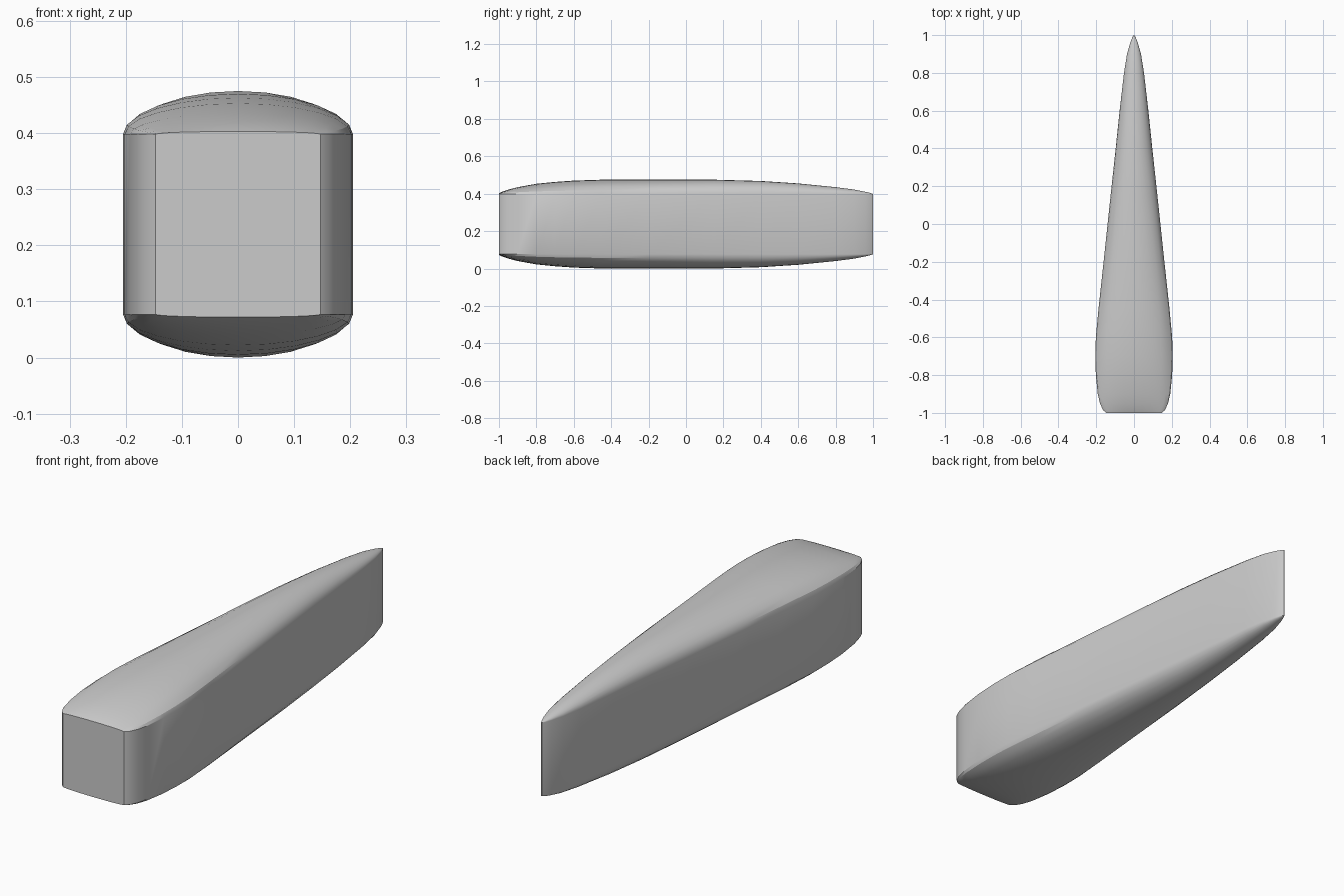
import bpy, bmesh, math

if "Cube" in bpy.data.objects:
    bpy.data.objects.remove(bpy.data.objects["Cube"])

# Stations along the body: y, half width, crown height
STATIONS = [
    (-1.0, 0.147, 0.405), (-0.985, 0.164, 0.412), (-0.95, 0.180, 0.424),
    (-0.9, 0.192, 0.437), (-0.8, 0.202, 0.455), (-0.7, 0.205, 0.465),
    (-0.6, 0.202, 0.472), (-0.45, 0.188, 0.477), (-0.2, 0.161, 0.477),
    (0.15, 0.124, 0.477), (0.4, 0.097, 0.470), (0.6, 0.076, 0.457),
    (0.8, 0.053, 0.437), (0.9, 0.037, 0.424), (0.96, 0.020, 0.412),
    (0.985, 0.010, 0.406), (1.0, 0.002, 0.401),
]
MID, SHOULDER, STEPS = 0.2395, 0.400, 12


def section(y, w, top):
    """Straight side walls with an elliptical crown above and below."""
    arc = [(w * math.cos(math.pi * i / STEPS),
            SHOULDER + (top - SHOULDER) * math.sin(math.pi * i / STEPS))
           for i in range(STEPS + 1)]
    under = [(-x, 2 * MID - z) for x, z in arc]
    return [(x, y, z) for x, z in arc + under]


# Tapered body lofted through the stations
bm = bmesh.new()
rings = [[bm.verts.new(p) for p in section(*s)] for s in STATIONS]
for a, b in zip(rings, rings[1:]):
    for i in range(len(a)):
        j = (i + 1) % len(a)
        bm.faces.new((a[i], a[j], b[j], b[i]))
bm.faces.new(rings[0])
bm.faces.new(rings[-1])
bmesh.ops.translate(bm, verts=bm.verts, vec=(0, 0, -min(v.co.z for v in bm.verts)))
bmesh.ops.recalc_face_normals(bm, faces=bm.faces)
mesh = bpy.data.meshes.new("tapered_body")
bm.to_mesh(mesh)
bm.free()
body = bpy.data.objects.new("tapered_body", mesh)
bpy.context.collection.objects.link(body)

# Smooth the curves, keep the flat front face crisp
bpy.context.view_layer.objects.active = body
body.select_set(True)
bpy.ops.object.shade_smooth_by_angle(angle=math.radians(25))
